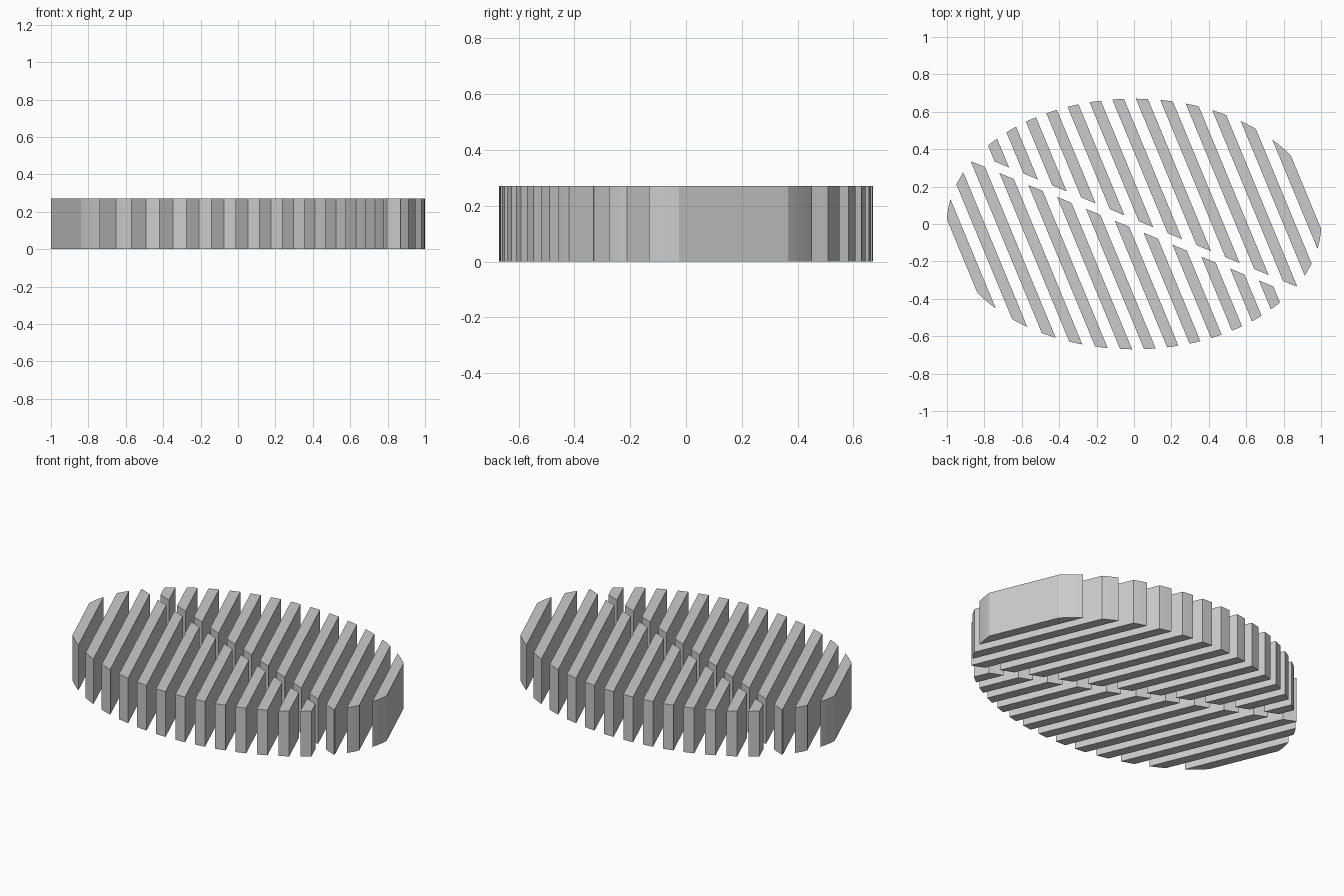
import bpy, bmesh, math
from mathutils import Vector

cube = bpy.data.objects.get("Cube")
if cube:
    bpy.data.objects.remove(cube, do_unlink=True)

HALF_X, HALF_Y, HEIGHT = 1.001, 0.67, 0.27
PITCH = 0.118                      # slat spacing; slats fill half of it
HALF_GAP = 0.0235                  # half width of the long diagonal gap
SEGMENTS = 128
MIN_AREA = 0.002

tilt = math.radians(22.5)
across = Vector((math.cos(tilt), math.sin(tilt), 0))   # across the slats
gap_up = Vector((math.sin(tilt), math.cos(tilt), 0))   # across the gap

grey = bpy.data.materials.new("light_grey")
grey.use_nodes = True
colour = (0.6, 0.6, 0.6, 1)
grey.diffuse_color = colour
grey.node_tree.nodes["Principled BSDF"].inputs["Base Color"].default_value = colour


def outline(cuts):
    """Ellipse clipped by half planes, each kept where point . normal < offset."""
    bm = bmesh.new()
    steps = [2 * math.pi * i / SEGMENTS for i in range(SEGMENTS)]
    bm.faces.new([bm.verts.new((HALF_X * math.cos(a), HALF_Y * math.sin(a), 0)) for a in steps])
    for normal, offset in cuts:
        bmesh.ops.bisect_plane(bm, geom=bm.verts[:] + bm.edges[:] + bm.faces[:],
                               plane_co=normal * offset, plane_no=normal, clear_outer=True)
    faces = [f for f in bm.faces if f.calc_area() > MIN_AREA]
    points = [v.co.copy() for v in faces[0].verts] if faces else []
    bm.free()
    return points


def prism(name, points):
    """Upright prism over a flat outline."""
    n = len(points)
    verts = points + [p + Vector((0, 0, HEIGHT)) for p in points]
    sides = [(i, (i + 1) % n, (i + 1) % n + n, i + n) for i in range(n)]
    mesh = bpy.data.meshes.new(name)
    mesh.from_pydata(verts, [], sides + [tuple(reversed(range(n))), tuple(range(n, 2 * n))])
    bm = bmesh.new()
    bm.from_mesh(mesh)
    bmesh.ops.recalc_face_normals(bm, faces=bm.faces[:])
    bm.to_mesh(mesh)
    bm.free()
    mesh.materials.append(grey)
    obj = bpy.data.objects.new(name, mesh)
    bpy.context.collection.objects.link(obj)
    return obj


# Parallel slats, each split by the diagonal gap
slats = []
for k in range(-8, 8):
    centre = (k + 0.5) * PITCH
    sides = [(across, centre + PITCH / 4), (-across, PITCH / 4 - centre)]
    for label, direction in (("back", gap_up), ("front", -gap_up)):
        points = outline(sides + [(-direction, -HALF_GAP)])
        if points:
            slats.append(prism(f"{label}_slat_{k + 9}", points))

# Smooth the curved ends, keep the edges sharp
bpy.ops.object.select_all(action='DESELECT')
for slat in slats:
    slat.select_set(True)
bpy.context.view_layer.objects.active = slats[0]
bpy.ops.object.shade_smooth_by_angle(angle=math.radians(20))
